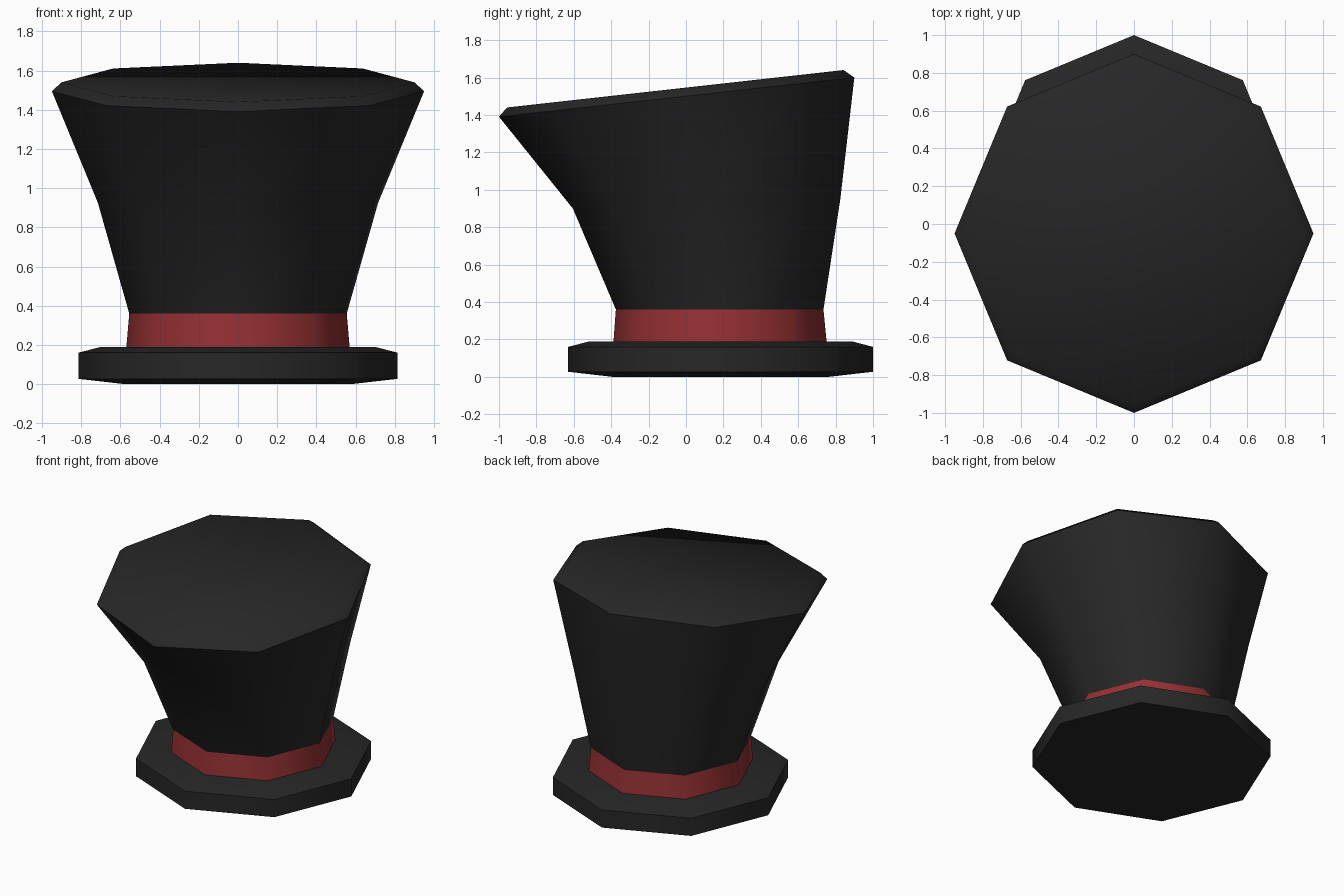
import bpy, bmesh, math

if "Cube" in bpy.data.objects:
    bpy.data.objects.remove(bpy.data.objects["Cube"])

SIDES = 8


def material(name, rgb):
    m = bpy.data.materials.new(name)
    m.diffuse_color = (*rgb, 1)
    m.use_nodes = True
    m.node_tree.nodes["Principled BSDF"].inputs["Base Color"].default_value = m.diffuse_color
    return m


black = material("black felt", (0.02, 0.02, 0.02))
red = material("red ribbon", (0.30, 0.03, 0.033))


def loft(name, rings, mat, cap_bottom=False, cap_top=False):
    """Skin octagonal rings given as (radius, centre y, z, slope of z along y)."""
    bm = bmesh.new()
    loops = []
    for r, cy, z, slope in rings:
        loop = []
        for i in range(SIDES):
            a = 2 * math.pi * i / SIDES
            dy = r * math.sin(a)
            loop.append(bm.verts.new((r * math.cos(a), cy + dy, z + slope * dy)))
        loops.append(loop)
    for lo, hi in zip(loops, loops[1:]):
        for i in range(SIDES):
            j = (i + 1) % SIDES
            bm.faces.new((lo[i], lo[j], hi[j], hi[i]))
    if cap_bottom:
        bm.faces.new(loops[0][::-1])
    if cap_top:
        bm.faces.new(loops[-1])
    mesh = bpy.data.meshes.new(name)
    bm.to_mesh(mesh)
    bm.free()
    mesh.materials.append(mat)
    ob = bpy.data.objects.new(name, mesh)
    bpy.context.collection.objects.link(ob)
    bpy.ops.object.select_all(action='DESELECT')
    ob.select_set(True)
    bpy.context.view_layer.objects.active = ob
    bpy.ops.object.shade_smooth_by_angle(angle=math.radians(50))
    return ob


# Brim: chamfered octagonal slab
loft("brim", [(0.58, 0.185, 0.0, 0), (0.815, 0.185, 0.027, 0),
              (0.815, 0.185, 0.16, 0), (0.70, 0.185, 0.19, 0)],
     black, cap_bottom=True, cap_top=True)

# Ribbon band around the foot of the crown
loft("band", [(0.57, 0.182, 0.185, 0), (0.555, 0.18, 0.36, 0)], red)

# Crown: flares upward and leans to the front, with a sloping lid
loft("crown", [(0.555, 0.18, 0.36, 0), (0.715, 0.11, 0.925, 0.035),
               (0.95, -0.05, 1.495, 0.11), (0.90, -0.057, 1.54, 0.111)],
     black, cap_top=True)
